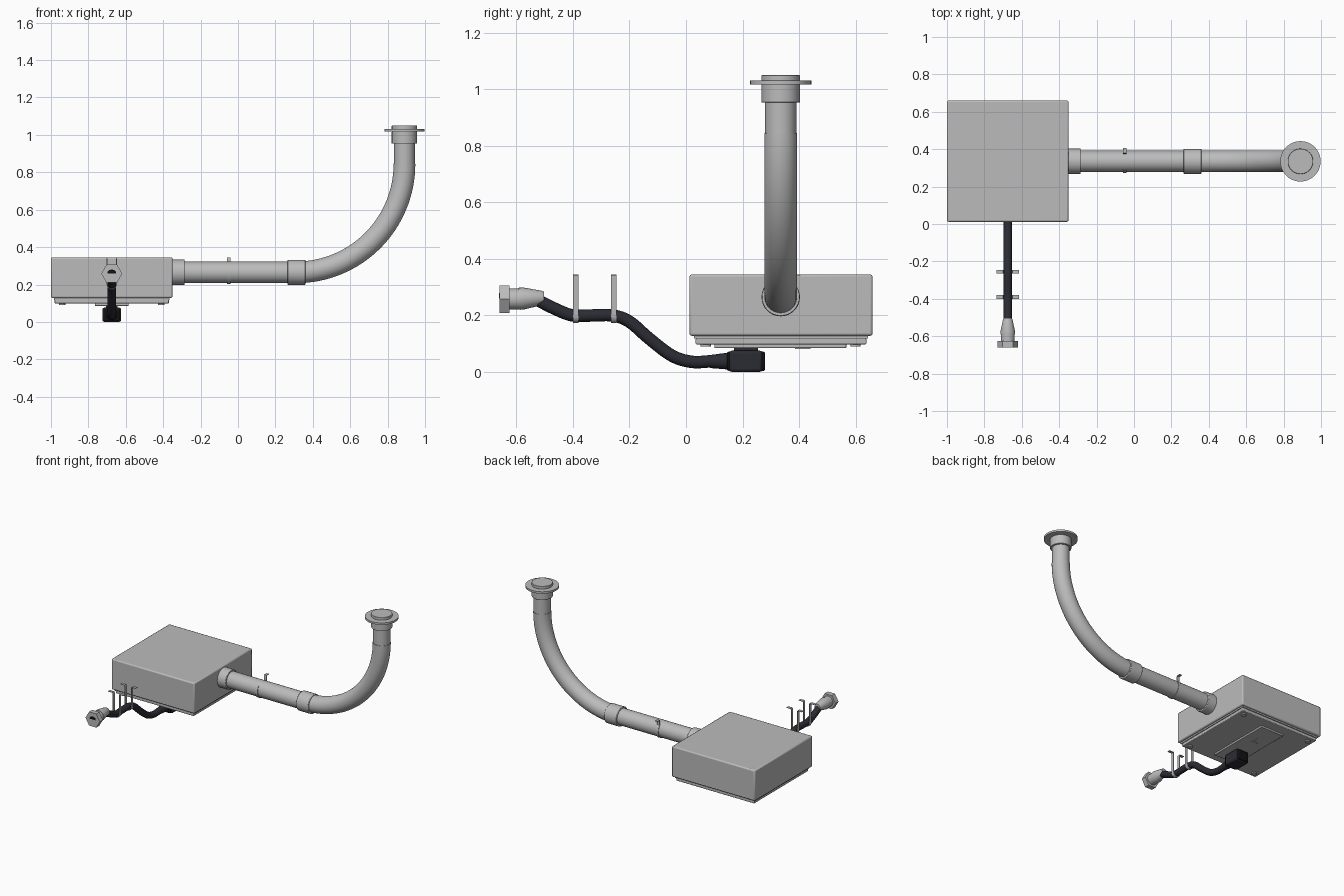
import bpy, bmesh, math
from mathutils import Vector as V

if "Cube" in bpy.data.objects:
    bpy.data.objects.remove(bpy.data.objects["Cube"])


def material(name, c):
    m = bpy.data.materials.new(name)
    m.diffuse_color = (*c, 1)
    m.use_nodes = True
    m.node_tree.nodes["Principled BSDF"].inputs["Base Color"].default_value = m.diffuse_color
    return m


GREY = material("metal grey", (0.5, 0.5, 0.505))
DARK = material("cable charcoal", (0.024, 0.024, 0.034))
BLACK = material("black", (0.006, 0.006, 0.007))


def finish(bm, name, mat, bevel=0):
    bmesh.ops.recalc_face_normals(bm, faces=bm.faces)
    me = bpy.data.meshes.new(name)
    bm.to_mesh(me)
    bm.free()
    ob = bpy.data.objects.new(name, me)
    bpy.context.collection.objects.link(ob)
    me.materials.append(mat)
    if bevel:
        b = ob.modifiers.new("bevel", 'BEVEL')
        b.width, b.segments = bevel, 2
    bpy.ops.object.select_all(action='DESELECT')
    ob.select_set(True)
    bpy.context.view_layer.objects.active = ob
    bpy.ops.object.shade_smooth_by_angle(angle=math.radians(32))
    return ob


def box(name, x, y, z, mat, bevel=0):
    bm = bmesh.new()
    bmesh.ops.create_cube(bm, size=1)
    for v in bm.verts:
        v.co = [(r[0] + r[1]) / 2 + c * (r[1] - r[0]) for r, c in zip((x, y, z), v.co)]
    return finish(bm, name, mat, bevel)


def circle(n=32, phase=0):
    return [(math.cos(math.tau * i / n + phase), math.sin(math.tau * i / n + phase)) for i in range(n)]


def sweep(name, pts, normal, section, scales, mat, bevel=0):
    """Sweep a section along a planar path whose plane has the given normal."""
    bm = bmesh.new()
    pts = [V(p) for p in pts]
    n = V(normal)
    rings = []
    for i, p in enumerate(pts):
        a = pts[max(i - 1, 0)]
        b = pts[min(i + 1, len(pts) - 1)]
        if (b - a).length < 1e-6:
            a = pts[max(i - 2, 0)]
        up = (b - a).normalized().cross(n)
        s = scales[i] if isinstance(scales, (list, tuple)) else scales
        rings.append([bm.verts.new(p + s * (n * u + up * v)) for u, v in section])
    k = len(section)
    for r, q in zip(rings, rings[1:]):
        for j in range(k):
            bm.faces.new((r[j], r[(j + 1) % k], q[(j + 1) % k], q[j]))
    bm.faces.new(rings[0])
    bm.faces.new(rings[-1])
    return finish(bm, name, mat, bevel)


def tube(name, a, b, r, mat=GREY, r2=None, sides=32, bevel=0, normal=(0, 1, 0)):
    return sweep(name, [a, b], normal, circle(sides), [r, r2 or r], mat, bevel)


# Main housing with stepped base
CX, PY, PZ = -0.675, 0.335, 0.265
box("housing", (-1, -0.35), (0.012, 0.66), (0.128, 0.345), GREY, 0.008)
box("base_gap", (-0.985, -0.365), (0.028, 0.644), (0.118, 0.13), GREY)
box("base_lid", (-0.98, -0.37), (0.034, 0.638), (0.098, 0.12), GREY, 0.004)
for i, fx in enumerate((-0.94, -0.41)):
    for j, fy in enumerate((0.07, 0.6)):
        tube(f"base_screw_{i}{j}", (fx, fy, 0.091), (fx, fy, 0.1), 0.018, sides=20)
box("bottom_plate", (CX - 0.09, CX + 0.09), (0.10, 0.567), (0.085, 0.1), GREY, 0.003)
box("bottom_latch", (CX - 0.02, CX + 0.02), (0.385, 0.395), (0.081, 0.086), GREY)
box("bottom_latch_side", (CX + 0.012, CX + 0.02), (0.385, 0.44), (0.081, 0.086), GREY)

# Large duct: straight run, couplings, quarter bend, riser
tube("box_coupling", (-0.352, PY, PZ), (-0.285, PY, PZ), 0.068, bevel=0.003)
tube("straight_duct", (-0.3, PY, PZ), (0.3, PY, PZ), 0.057)
tube("bend_coupling", (0.265, PY, PZ), (0.36, PY, PZ), 0.067, bevel=0.003)
R = 0.58
EX = 0.89
bend = [(EX - R + R * math.sin(t), PY, PZ + R - R * math.cos(t))
        for t in [math.pi / 2 * i / 32 for i in range(33)]]
sweep("duct_bend", bend, (0, 1, 0), circle(), 0.058, GREY)
tube("riser_duct", (EX, PY, PZ + R - 0.01), (EX, PY, 0.97), 0.0555)

# Outlet: cup, flange and cap
tube("outlet_cup", (EX, PY, 0.953), (EX, PY, 1.018), 0.068, bevel=0.002)
tube("outlet_flange", (EX, PY, 1.017), (EX, PY, 1.031), 0.108, sides=48)
tube("outlet_cap", (EX, PY, 1.03), (EX, PY, 1.05), 0.068, bevel=0.002)

# Strap under the duct, hung from one folded post
strap = [(0.01, 0.002), (-0.01, 0.002), (-0.01, -0.002), (0.01, -0.002)]
hook = [(-0.05, PY + 0.0595 * math.cos(t), PZ + 0.0595 * math.sin(t))
        for t in [math.radians(-220 + 265 * i / 24) for i in range(25)]]
hook += [(-0.05, PY + 0.042, 0.335), (-0.05, PY + 0.044, 0.343), (-0.05, PY + 0.07, 0.343)]
sweep("duct_hanger", hook, (1, 0, 0), strap, 1, GREY)

# Two U-shaped cable hangers with outward tabs
for i, hy in enumerate((-0.255, -0.39)):
    half = [(0.06, 0.343), (0.027, 0.343), (0.025, 0.338)]
    path = [(CX - x, hy, z) for x, z in half]
    path += [(CX - 0.025 * math.cos(t), hy, 0.2 - 0.025 * math.sin(t))
             for t in [math.pi * k / 12 for k in range(13)]]
    path += [(CX + x, hy, z) for x, z in reversed(half)]
    sweep(f"cable_hanger_{i}", path, (0, 1, 0), strap, 1, GREY)

# Flexible cable, smoothed through a few points
ctrl = [V((CX, y, z)) for y, z in (
    (0.16, 0.04), (0.09, 0.038), (0.02, 0.036), (-0.05, 0.058), (-0.13, 0.118),
    (-0.2, 0.178), (-0.26, 0.2), (-0.33, 0.2), (-0.4, 0.2), (-0.46, 0.222), (-0.53, 0.257))]
cable = []
for i in range(len(ctrl) - 1):
    p0, p1, p2, p3 = (ctrl[min(max(i + k, 0), len(ctrl) - 1)] for k in (-1, 0, 1, 2))
    for s in range(6):
        t = s / 6
        cable.append(0.5 * (2 * p1 + (p2 - p0) * t + (2 * p0 - 5 * p1 + 4 * p2 - p3) * t * t
                            + (3 * p1 - p0 - 3 * p2 + p3) * t ** 3))
cable.append(ctrl[-1])
sweep("cable", cable, (1, 0, 0), circle(20), 0.022, DARK)

# Cable plug below the housing
tube("plug_sleeve", (CX, 0.085, 0.037), (CX, 0.16, 0.039), 0.023, DARK, 0.031, 20, normal=(1, 0, 0))
box("plug_body", (CX - 0.043, CX + 0.043), (0.145, 0.28), (0.004, 0.072), BLACK, 0.006)
box("plug_collar", (CX - 0.05, CX + 0.05), (0.153, 0.27), (0, 0.076), DARK, 0.01)
box("plug_neck", (CX - 0.03, CX + 0.03), (0.17, 0.255), (0.07, 0.09), DARK)

# Angled end fitting with hexagonal nut
X = (1, 0, 0)
FZ = 0.258
sweep("fitting_cone", [(CX, -0.503, 0.262), (CX, -0.512, 0.262), (CX, -0.575, 0.26), (CX, -0.59, 0.259)],
      X, circle(24), [0.022, 0.026, 0.039, 0.039], GREY)
tube("fitting_barrel", (CX, -0.58, FZ), (CX, -0.63, FZ), 0.037, sides=24, normal=X)
tube("fitting_nut", (CX, -0.625, FZ), (CX, -0.66, FZ), 0.056, sides=6, normal=X)

# Half-round opening on the nut face
half_round = [(0.024 * math.cos(math.pi * i / 12), -0.02 * math.sin(math.pi * i / 12)) for i in range(13)]
sweep("nut_opening", [(CX, -0.659, FZ + 0.002), (CX, -0.6615, FZ + 0.002)], X,
      [(u, -v if V((0, -1, 0)).cross(V(X)).z > 0 else v) for u, v in half_round], 1, BLACK)
